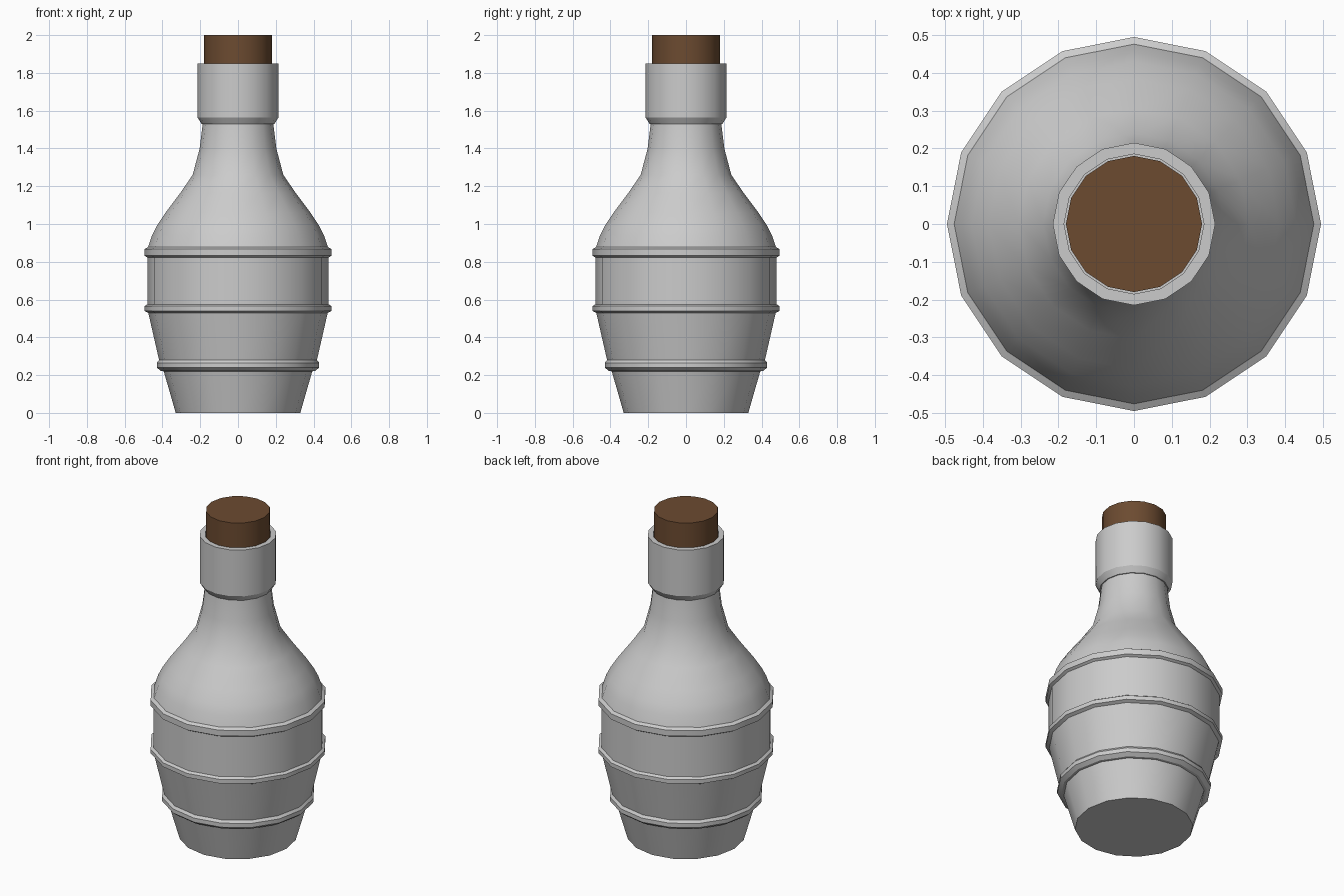
import bpy
import bmesh
from math import cos, sin, pi, radians

SIDES = 16

cube = bpy.data.objects.get("Cube")
if cube:
    bpy.data.objects.remove(cube, do_unlink=True)


def make_material(name, color):
    mat = bpy.data.materials.new(name)
    mat.use_nodes = True
    mat.diffuse_color = color
    bsdf = next(n for n in mat.node_tree.nodes if n.type == "BSDF_PRINCIPLED")
    bsdf.inputs["Base Color"].default_value = color
    return mat


def lathe(name, profile, mat):
    """Revolve (radius, height) points around z; cap both ends."""
    bm = bmesh.new()
    rings = []
    for r, z in profile:
        rings.append([bm.verts.new((r * cos(2 * pi * i / SIDES), r * sin(2 * pi * i / SIDES), z))
                      for i in range(SIDES)])
    for low, high in zip(rings, rings[1:]):
        for i in range(SIDES):
            j = (i + 1) % SIDES
            bm.faces.new((low[i], low[j], high[j], high[i]))
    bm.faces.new(rings[0][::-1])
    bm.faces.new(rings[-1])
    mesh = bpy.data.meshes.new(name)
    bm.to_mesh(mesh)
    bm.free()
    mesh.materials.append(mat)
    obj = bpy.data.objects.new(name, mesh)
    bpy.context.collection.objects.link(obj)
    bpy.ops.object.select_all(action="DESELECT")
    obj.select_set(True)
    bpy.context.view_layer.objects.active = obj
    bpy.ops.object.shade_smooth_by_angle(angle=radians(30))
    return obj


glass = make_material("grey glass", (0.6, 0.6, 0.6, 1))
cork = make_material("brown cork", (0.15, 0.07, 0.03, 1))

# Bottle: tapered base, three raised bands, shoulder, neck, collar and mouth
base = [(0.33, 0), (0.393, 0.22)]
low_band = [(0.408, 0.222), (0.43, 0.24), (0.43, 0.265), (0.418, 0.28)]
middle_band = [(0.475, 0.53), (0.495, 0.54), (0.495, 0.565), (0.48, 0.575)]
high_band = [(0.48, 0.823), (0.495, 0.832), (0.495, 0.867), (0.476, 0.878)]
shoulder = [(0.455, 0.94), (0.43, 0.99), (0.384, 1.06), (0.305, 1.165), (0.24, 1.26),
            (0.203, 1.4), (0.187, 1.53)]
collar = [(0.193, 1.53), (0.215, 1.565), (0.215, 1.85), (0.185, 1.85), (0.185, 1.75)]
lathe("bottle", base + low_band + middle_band + high_band + shoulder + collar, glass)

# Stopper pushed into the mouth
lathe("stopper", [(0.18, 1.7), (0.18, 2.0)], cork)
